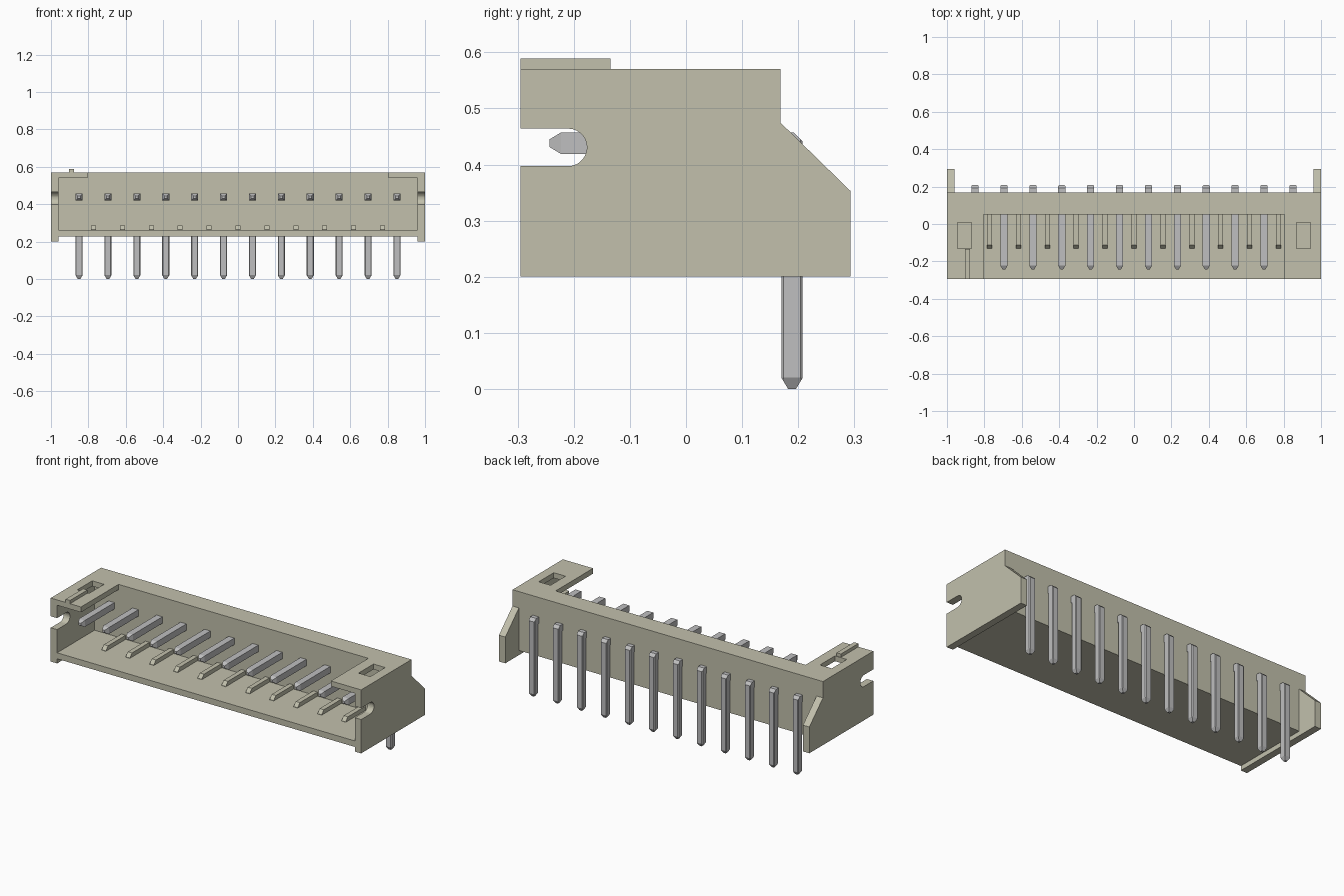
import bpy, bmesh, math

cube = bpy.data.objects.get("Cube")
if cube:
    bpy.data.objects.remove(cube, do_unlink=True)


def material(name, rgb, rough):
    m = bpy.data.materials.new(name)
    m.use_nodes = True
    m.diffuse_color = (*rgb, 1)
    bsdf = m.node_tree.nodes["Principled BSDF"]
    bsdf.inputs["Base Color"].default_value = (*rgb, 1)
    bsdf.inputs["Roughness"].default_value = rough
    return m


BEIGE = material("beige plastic", (0.54, 0.53, 0.415), 0.6)
METAL = material("grey metal", (0.52, 0.52, 0.525), 0.5)


def to_mesh(bm, name, mat):
    bmesh.ops.recalc_face_normals(bm, faces=bm.faces)
    me = bpy.data.meshes.new(name)
    bm.to_mesh(me)
    bm.free()
    me.materials.append(mat)
    return me


def add(name, me):
    ob = bpy.data.objects.new(name, me)
    bpy.context.collection.objects.link(ob)
    return ob


def prism(name, profile, x0, x1, mat=BEIGE):
    """Extrude a (y, z) outline from x0 to x1."""
    bm = bmesh.new()
    face = bm.faces.new([bm.verts.new((x0, y, z)) for y, z in profile])
    ext = bmesh.ops.extrude_face_region(bm, geom=[face])
    verts = [g for g in ext["geom"] if isinstance(g, bmesh.types.BMVert)]
    bmesh.ops.translate(bm, verts=verts, vec=(x1 - x0, 0, 0))
    return add(name, to_mesh(bm, name, mat))


def rect(y0, y1, z0, z1):
    return [(y0, z0), (y1, z0), (y1, z1), (y0, z1)]


FRONT, WALL, BACK, TOP = -0.295, 0.05, 0.168, 0.57
SIDE = 0.959          # inner face of the side walls
SLOT_Y, SLOT_Z, SLOT_R = -0.21, 0.4305, 0.0335

# Housing: side outline with a round-ended slot, then hollowed out
slot = [(SLOT_Y + SLOT_R * math.cos(a), SLOT_Z + SLOT_R * math.sin(a))
        for a in (math.pi * (0.5 - i / 14) for i in range(15))]
outline = ([(FRONT, 0.2), (0.293, 0.2), (0.293, 0.353), (BACK, 0.475),
            (BACK, TOP), (FRONT, TOP), (FRONT, SLOT_Z + SLOT_R)]
           + slot + [(FRONT, SLOT_Z - SLOT_R)])
housing = prism("housing", outline, -1, 1)

cutters = [
    # space behind the back wall and below the floor, between the side walls
    ([(-0.5, 0.1), (0.5, 0.1), (0.5, 0.8), (BACK, 0.8), (BACK, 0.227), (-0.5, 0.227)],
     -SIDE, SIDE),
    (rect(-0.5, WALL, 0.262, 0.539), -SIDE, SIDE),       # cavity
    (rect(-0.5, WALL, 0.5, 0.8), -0.805, 0.805),         # open top
    (rect(-0.131, 0.007, 0.5, 0.8), -0.944, -0.868),     # roof windows
    (rect(-0.131, 0.007, 0.5, 0.8), 0.868, 0.944),
]
for profile, x0, x1 in cutters:
    cutter = prism("cutter", profile, x0, x1)
    cutter.hide_render = True
    mod = housing.modifiers.new("cut", 'BOOLEAN')
    mod.operation, mod.solver, mod.object = 'DIFFERENCE', 'EXACT', cutter
    bpy.context.view_layer.objects.active = housing
    bpy.ops.object.modifier_apply(modifier=mod.name)
    bpy.data.objects.remove(cutter, do_unlink=True)

# Ridge on one roof corner marking the first pin
prism("marker_ridge", rect(FRONT, -0.135, TOP - 0.005, 0.589), -0.904, -0.876)

# Pin: tapered square wire with a bent, chamfered corner
# each section: outer (y, z), inner (y, z), half width
sections = [
    ((-0.243, 0.445), (-0.243, 0.431), 0.007),
    ((-0.223, 0.457), (-0.223, 0.419), 0.019),
    ((0.192, 0.457), (0.166, 0.419), 0.019),
    ((0.208, 0.441), (0.170, 0.415), 0.019),
    ((0.208, 0.020), (0.170, 0.020), 0.019),
    ((0.196, 0.000), (0.182, 0.000), 0.007),
]
bm = bmesh.new()
rings = [[bm.verts.new((sx * w, *p)) for p, sx in ((o, -1), (o, 1), (i, 1), (i, -1))]
         for o, i, w in sections]
for a, b in zip(rings, rings[1:]):
    for k in range(4):
        j = (k + 1) % 4
        bm.faces.new((a[k], a[j], b[j], b[k]))
bm.faces.new(rings[0])
bm.faces.new(rings[-1])
bm.normal_update()
leg_edges = [e for e in bm.edges if abs(e.verts[0].co.z - e.verts[1].co.z) > 0.3]
bmesh.ops.bevel(bm, geom=leg_edges, offset=0.004, segments=1, affect='EDGES')
pin_mesh = to_mesh(bm, "pin", METAL)

PITCH = 1.7 / 11
for n in range(12):
    add(f"pin_{n + 1}", pin_mesh).location.x = (n - 5.5) * PITCH

# Floor ribs between the pins, with a sloped front end
rib = [(-0.132, 0.255), (WALL + 0.01, 0.255), (WALL + 0.01, 0.286),
       (-0.112, 0.286), (-0.132, 0.264)]
for n in range(11):
    x = (n - 5) * PITCH
    prism(f"floor_rib_{n + 1}", rib, x - 0.0135, x + 0.0135)
